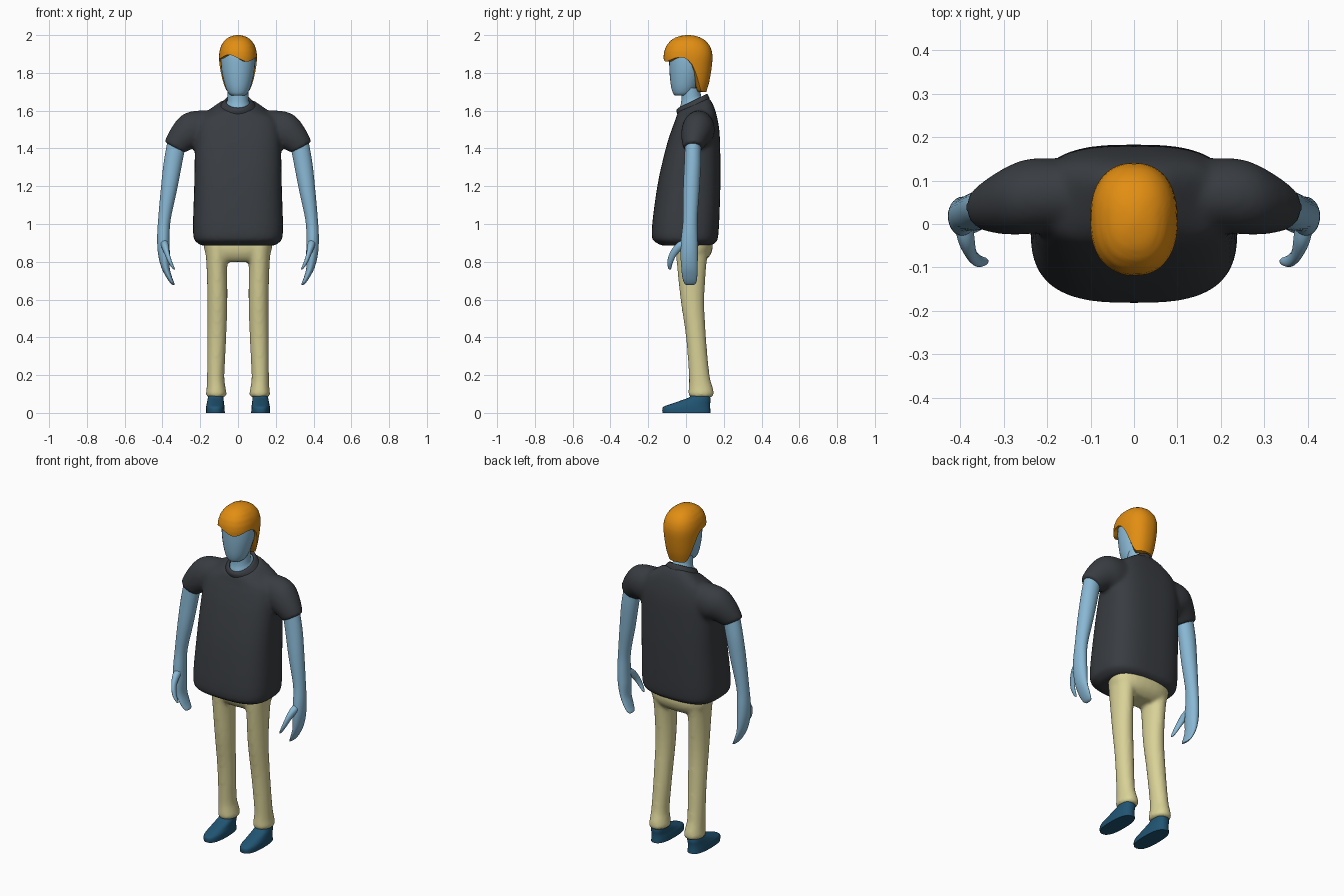
import bpy, bmesh
from math import sin, cos, pi, radians, copysign
from mathutils import Vector, Euler

if "Cube" in bpy.data.objects:
    bpy.data.objects.remove(bpy.data.objects["Cube"], do_unlink=True)


def material(name, *rgb):
    m = bpy.data.materials.new(name)
    m.use_nodes = True
    m.diffuse_color = (*rgb, 1)
    bsdf = next(n for n in m.node_tree.nodes if n.type == 'BSDF_PRINCIPLED')
    bsdf.inputs["Base Color"].default_value = (*rgb, 1)
    return m


SKIN = material("blue skin", .25, .48, .66)
SHIRT = material("charcoal cloth", .04, .045, .052)
PANTS = material("khaki cloth", .69, .64, .31)
HAIR = material("orange hair", .76, .27, .006)
SHOE = material("dark teal leather", .015, .09, .17)


def smooth_rings(rings, steps):
    """Catmull-Rom interpolation between ring tuples."""
    rings = [tuple(r) + (0,) * (7 - len(r)) for r in rings]
    out = []
    for i in range(len(rings) - 1):
        a, b, c, d = (rings[max(0, min(len(rings) - 1, i + k))] for k in (-1, 0, 1, 2))
        for s in range(steps):
            t = s / steps
            out.append([q + t / 2 * (r - p + t * (2 * p - 5 * q + 4 * r - s2 + t * (3 * (q - r) + s2 - p)))
                        for p, q, r, s2 in zip(a, b, c, d)])
    return out + [list(rings[-1])]


def superellipse(angle, power):
    c, s = cos(angle), sin(angle)
    return copysign(abs(c) ** (2 / power), c), copysign(abs(s) ** (2 / power), s)


def skin_loops(bm, loops):
    """Bridge a stack of vertex loops and cap both ends."""
    n = len(loops[0])
    for lo, hi in zip(loops, loops[1:]):
        for i in range(n):
            bm.faces.new((lo[i], lo[(i + 1) % n], hi[(i + 1) % n], hi[i]))
    bm.faces.new(loops[0])
    bm.faces.new(loops[-1])


def loft(bm, rings, side=1, power=2, n=28, steps=4):
    """Rings are (x, y, z, rx, ry, tilt about x, tilt about y)."""
    loops = []
    for x, y, z, rx, ry, tx, ty in smooth_rings(rings, steps):
        turn = Euler((radians(tx), radians(ty), 0)).to_matrix()
        loop = []
        for i in range(n):
            u, v = superellipse(2 * pi * i / n, power)
            p = Vector((x, y, z)) + turn @ Vector((rx * u, ry * v, 0))
            loop.append(bm.verts.new((p.x * side, p.y, p.z)))
        loops.append(loop)
    skin_loops(bm, loops)


def finish(bm, name, mat, fuse=0):
    bmesh.ops.recalc_face_normals(bm, faces=bm.faces)
    mesh = bpy.data.meshes.new(name)
    bm.to_mesh(mesh)
    bm.free()
    mesh.materials.append(mat)
    ob = bpy.data.objects.new(name, mesh)
    bpy.context.collection.objects.link(ob)
    bpy.ops.object.select_all(action='DESELECT')
    ob.select_set(True)
    bpy.context.view_layer.objects.active = ob
    bpy.ops.object.shade_smooth_by_angle(angle=radians(50))
    if fuse:
        # Merge overlapping volumes into one soft skin
        r = ob.modifiers.new("fuse", 'REMESH')
        r.mode = 'VOXEL'
        r.voxel_size = fuse
        r.use_smooth_shade = True
        s = ob.modifiers.new("soften", 'SMOOTH')
        s.factor = .5
        s.iterations = 6
    return ob


def part(name, mat, *lofts, **options):
    bm = bmesh.new()
    for rings in lofts:
        loft(bm, rings, **options)
    return finish(bm, name, mat)


# Shirt: barrel body fused with two drooping sleeves
body = [(0, 0, .885, .185, .12), (0, 0, .9, .215, .155), (0, -.005, .95, .238, .177),
        (0, .015, 1.2, .232, .167), (0, .037, 1.4, .228, .144), (0, .05, 1.5, .222, .126),
        (0, .052, 1.565, .2, .11, 8), (0, .047, 1.605, .14, .1, 17), (0, .04, 1.63, .095, .09, 24)]
sleeve = [(.1, .065, 1.5, .1, .08, 0, -90), (.19, .067, 1.5, .102, .085, 0, -88),
          (.25, .062, 1.49, .1, .086, 0, -68), (.295, .05, 1.455, .08, .074, 0, -45),
          (.336, .037, 1.405, .062, .054, 0, -28)]
bm = bmesh.new()
loft(bm, body, power=2.9, n=40)
for side in (1, -1):
    loft(bm, sleeve, side)
finish(bm, "shirt", SHIRT, fuse=.011)

# Collar: slanted band that folds back inside itself
part("collar", SHIRT, [(0, .042, 1.615, .102, .094, 24), (0, .035, 1.637, .083, .094, 25),
                       (0, .033, 1.649, .071, .088, 26), (0, .033, 1.648, .062, .077, 26),
                       (0, .034, 1.625, .06, .074, 26)])

# Trousers: hips fused with two legs
hips = [(0, .035, .8, .14, .055), (0, .04, .83, .165, .085), (0, .042, .88, .182, .1), (0, .04, .96, .18, .09)]
leg = [(.11, .035, .9, .07, .092), (.112, .03, .8, .056, .08), (.109, .034, .6, .053, .063),
       (.112, .053, .4, .05, .053), (.118, .07, .2, .046, .055), (.116, .078, .135, .05, .064),
       (.115, .08, .1, .055, .068), (.115, .08, .082, .046, .058)]
bm = bmesh.new()
loft(bm, hips, power=2.4)
for side in (1, -1):
    loft(bm, leg, side)
finish(bm, "trousers", PANTS, fuse=.01)

# Head and neck
part("head", SKIN, [(0, -.018, 1.68, .035, .04), (0, -.014, 1.695, .052, .056), (0, -.006, 1.74, .071, .075),
                    (0, .004, 1.82, .088, .092), (0, .008, 1.9, .088, .094), (0, .01, 1.95, .06, .07)])
part("neck", SKIN, [(0, .034, 1.6, .062, .075, 26), (0, .033, 1.637, .062, .076, 26),
                    (0, .028, 1.66, .055, .055, 14), (0, .025, 1.72, .055, .05)])

# Hair: a cap whose lower edge sweeps from a wavy fringe down to the nape
profile = [(0, .08), (.004, .3), (.013, .52), (.03, .72), (.055, .88), (.085, .97), (.115, 1),
           (.15, .98), (.2, .93), (.25, .86), (.31, .72)]


def hair_scale(drop):
    for (d0, s0), (d1, s1) in zip(profile, profile[1:]):
        if drop <= d1:
            return s0 + (s1 - s0) * (drop - d0) / (d1 - d0)
    return profile[-1][1]


def hair_depth(u, v):
    """Distance from crown to hairline in a direction; v is -1 at the face."""
    if v < -.1:
        return .122 + .018 * sin(3.6 * u) * min(1, -2 * v)
    t = min(1, (v + .1) / .85)
    return .125 + .175 * t * t * (3 - 2 * t)


bm = bmesh.new()
loops = []
count, layers = 48, 18
for k in range(layers + 2):
    loop = []
    for i in range(count):
        a = 2 * pi * i / count
        u, v = superellipse(a, 2.3)
        depth = hair_depth(cos(a), sin(a))
        drop = depth * min(1, k / layers) ** 1.5
        scale = hair_scale(drop) * (.7 if k > layers else 1)
        loop.append(bm.verts.new((.101 * u * scale, .011 + .13 * v * scale, 2 - drop)))
    loops.append(loop)
skin_loops(bm, loops)
finish(bm, "hair", HAIR)

# Arms with mitten hands and hooked thumbs, and wedge shoes
arm = [(.325, .037, 1.43, .05, .042), (.345, .035, 1.32, .049, .044), (.366, .028, 1.18, .043, .043),
       (.39, .022, 1.02, .033, .038), (.395, .018, .92, .033, .044), (.392, .017, .84, .031, .046),
       (.384, .018, .77, .022, .043), (.363, .02, .715, .015, .039), (.346, .022, .685, .01, .03),
       (.34, .022, .677, .003, .018)]
thumb = [(.392, .015, .91, .02, .02, -40), (.387, -.03, .885, .02, .022, -45), (.376, -.066, .845, .014, .019, -40),
         (.36, -.084, .8, .011, .015, -15), (.343, -.086, .768, .007, .009), (.337, -.085, .758, .002, .003)]
shoe = [(.12, .003, 0, .05, .127), (.12, .003, .03, .049, .125), (.12, .025, .048, .046, .103),
        (.119, .055, .068, .043, .075), (.118, .074, .085, .04, .054), (.117, .076, .11, .036, .048)]
for side, word in ((1, "left"), (-1, "right")):
    part(word + "_arm", SKIN, arm, side=side)
    part(word + "_thumb", SKIN, thumb, side=side, n=16)
    part(word + "_shoe", SHOE, shoe, side=side, power=2.5)
